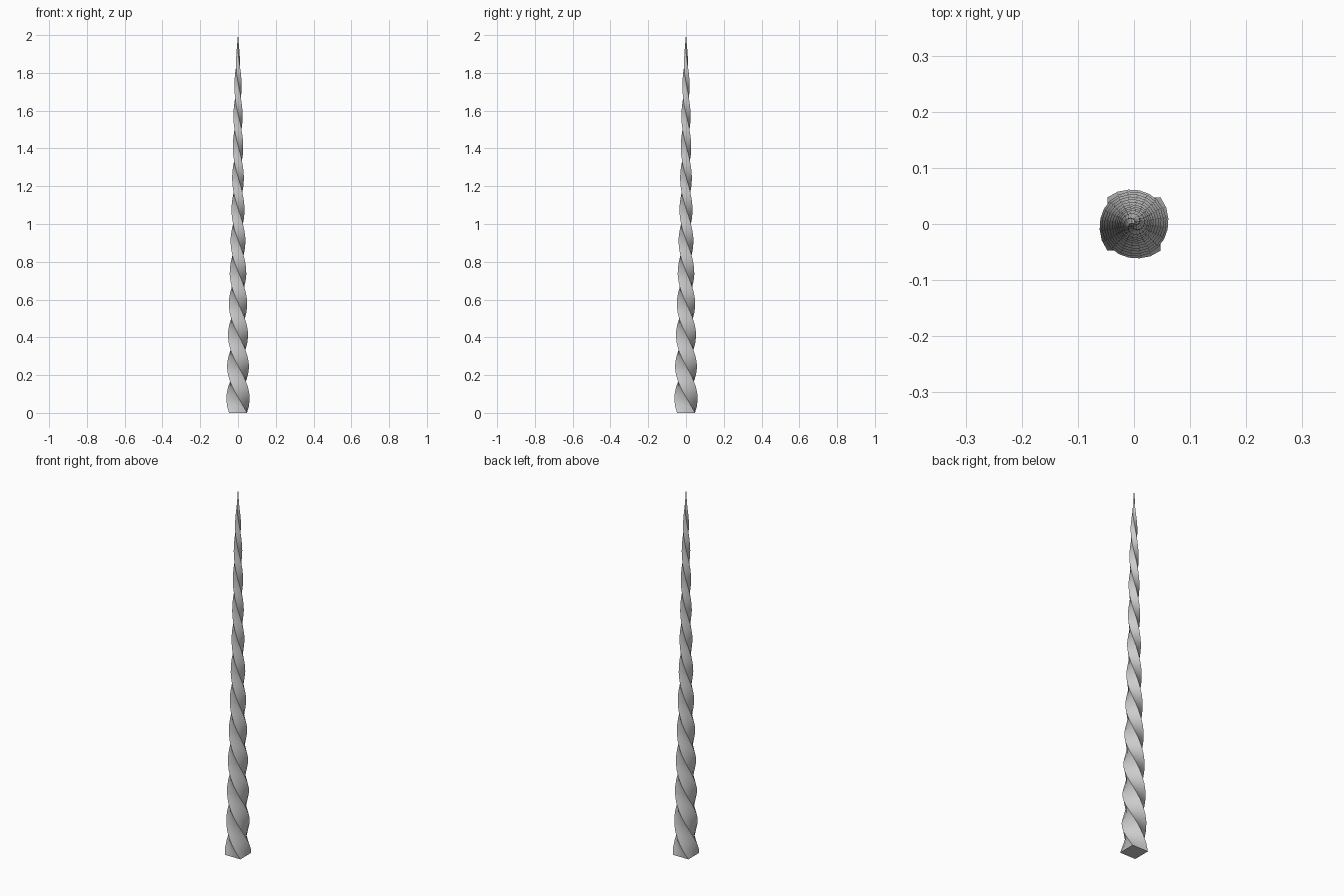
import bpy, bmesh, math

if "Cube" in bpy.data.objects:
    bpy.data.objects.remove(bpy.data.objects["Cube"])

# Twisted, tapering square spike
PROFILE = [(0, .067), (.08, .061), (.25, .058), (.42, .053), (.58, .049), (.75, .044),
           (1.1, .034), (1.45, .027), (1.6, .024), (1.8, .017), (2, .0008)]
RINGS = 60
TURNS = 3


def radius(z):
    for (z0, r0), (z1, r1) in zip(PROFILE, PROFILE[1:]):
        if z <= z1:
            return r0 + (r1 - r0) * (z - z0) / (z1 - z0)
    return PROFILE[-1][1]


bm = bmesh.new()
rings = []
for i in range(RINGS + 1):
    z = 2 * i / RINGS
    r = radius(z)
    turn = math.pi / 4 - TURNS * math.tau * i / RINGS
    ring = []
    for k in range(8):
        # corners at full radius, side midpoints between them
        d = r if k % 2 == 0 else r * 0.707
        a = turn + k * math.pi / 4
        ring.append(bm.verts.new((d * math.cos(a), d * math.sin(a), z)))
    rings.append(ring)

# Sides and end caps
for lo, hi in zip(rings, rings[1:]):
    for k in range(8):
        n = (k + 1) % 8
        bm.faces.new((lo[k], lo[n], hi[n], hi[k]))
bm.faces.new(rings[0][::-1])
bm.faces.new(rings[-1])

mesh = bpy.data.meshes.new("twisted_spike")
bm.to_mesh(mesh)
bm.free()
spike = bpy.data.objects.new("twisted_spike", mesh)
bpy.context.collection.objects.link(spike)
bpy.context.view_layer.objects.active = spike
spike.select_set(True)
bpy.ops.object.shade_smooth_by_angle(angle=math.radians(40))
